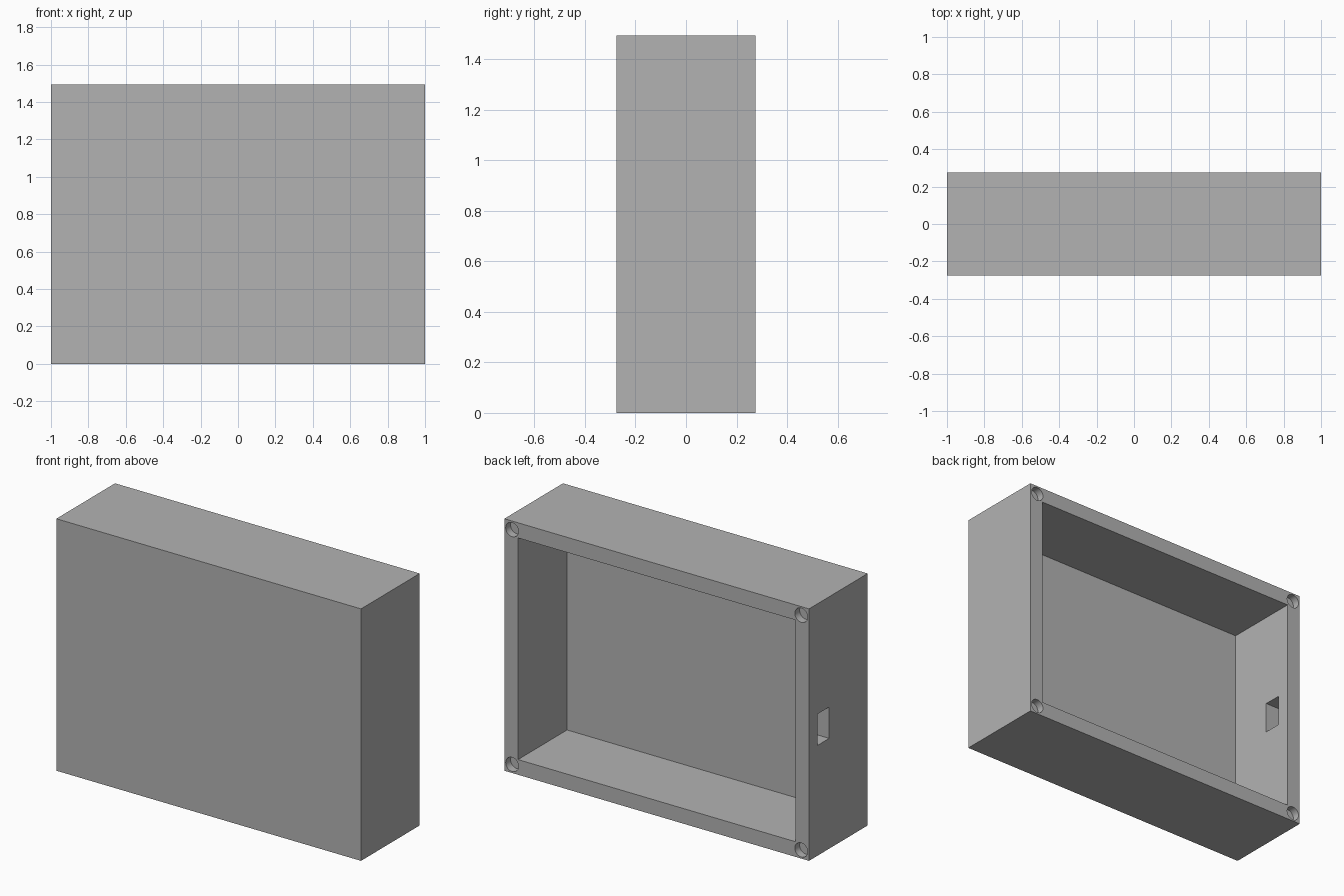
import bpy
from math import pi

cube = bpy.data.objects.get("Cube")
if cube:
    bpy.data.objects.remove(cube, do_unlink=True)

WIDTH, DEPTH, HEIGHT, WALL = 2.0, 0.55, 1.495, 0.09
BACK = DEPTH / 2

grey = bpy.data.materials.new("plain grey")
grey.use_nodes = True
colour = (0.45, 0.45, 0.45, 1)
grey.diffuse_color = colour
grey.node_tree.nodes["Principled BSDF"].inputs["Base Color"].default_value = colour


def box(name, low, high):
    """Box spanning two opposite corners."""
    bpy.ops.mesh.primitive_cube_add(size=1, location=[(a + b) / 2 for a, b in zip(low, high)])
    ob = bpy.context.object
    ob.name = name
    ob.scale = [b - a for a, b in zip(low, high)]
    bpy.ops.object.transform_apply(location=True, rotation=True, scale=True)
    ob.data.materials.append(grey)
    return ob


def cut(target, cutter):
    """Subtract the cutter from the target, then discard it."""
    cutter.hide_render = True
    mod = target.modifiers.new("cut", "BOOLEAN")
    mod.operation = "DIFFERENCE"
    mod.solver = "EXACT"
    mod.object = cutter
    bpy.context.view_layer.objects.active = target
    bpy.ops.object.modifier_apply(modifier=mod.name)
    bpy.data.objects.remove(cutter, do_unlink=True)


# Case body, solid at the front
case = box("case", (-WIDTH / 2, -BACK, 0), (WIDTH / 2, BACK, HEIGHT))

# Cavity open to the back
cut(case, box("cavity_cutter", (-WIDTH / 2 + WALL, -BACK + WALL, WALL),
              (WIDTH / 2 - WALL, BACK + 0.1, HEIGHT - WALL)))

# Cable slot through one side wall
cut(case, box("slot_cutter", (-WIDTH / 2 - 0.1, 0.086, HEIGHT / 2 - 0.093),
              (-WIDTH / 2 + WALL + 0.1, 0.195, HEIGHT / 2 + 0.093)))

# Shallow round recesses in the corners of the rim
INSET, RADIUS, RECESS = 0.051, 0.042, 0.045
for x in (-WIDTH / 2 + INSET, WIDTH / 2 - INSET):
    for z in (INSET, HEIGHT - INSET):
        bpy.ops.mesh.primitive_cylinder_add(vertices=32, radius=RADIUS, depth=2 * RECESS,
                                            location=(x, BACK, z), rotation=(pi / 2, 0, 0))
        recess = bpy.context.object
        recess.name = "recess_cutter"
        recess.data.materials.append(grey)
        cut(case, recess)

# Smooth recess walls, sharp edges elsewhere
bpy.ops.object.select_all(action="DESELECT")
case.select_set(True)
bpy.context.view_layer.objects.active = case
bpy.ops.object.shade_smooth_by_angle(angle=pi / 6)
